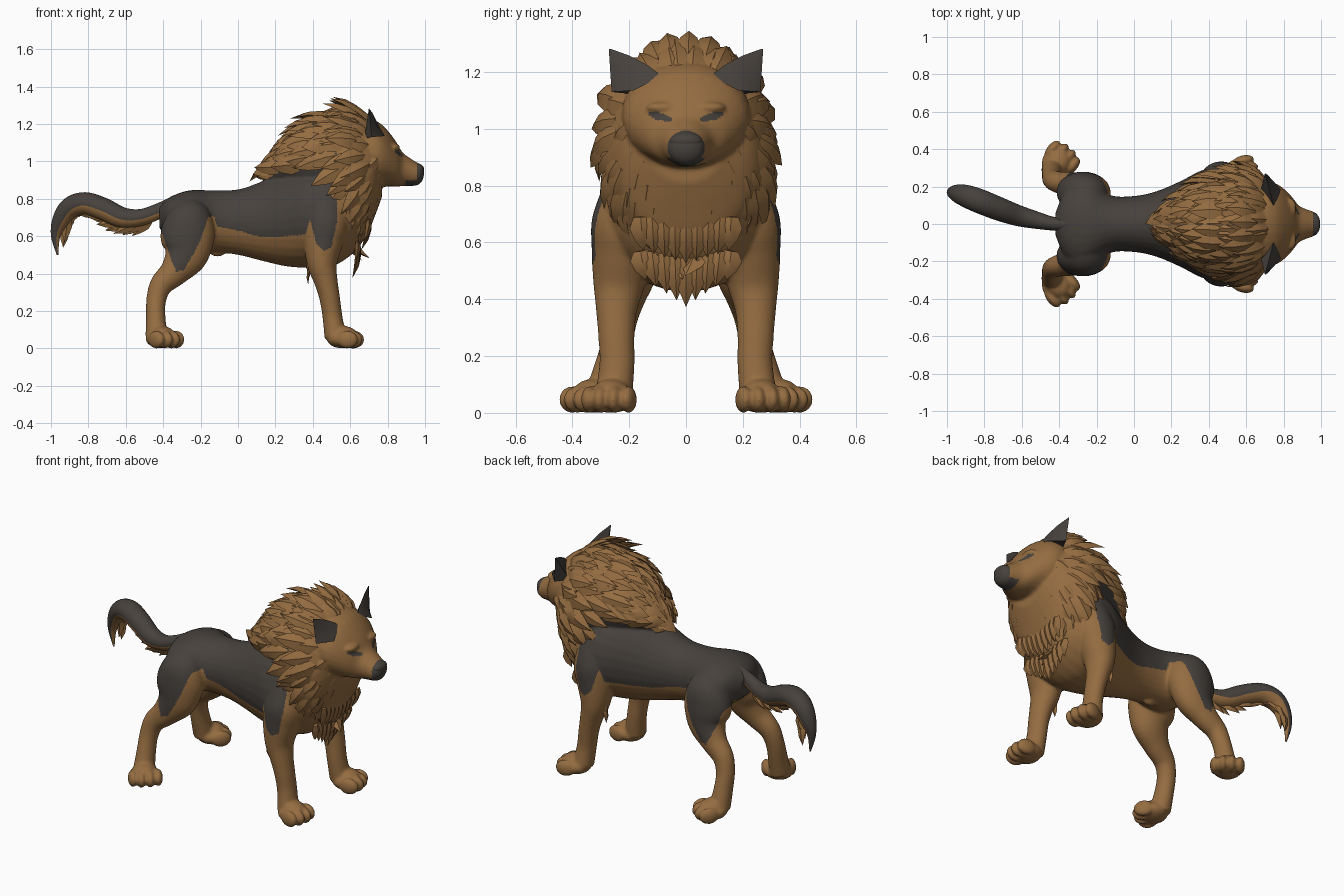
import bpy, bmesh, math, random
from mathutils import Vector, Matrix

random.seed(4)
if "Cube" in bpy.data.objects:
    bpy.data.objects.remove(bpy.data.objects["Cube"])


def material(name, rgb):
    m = bpy.data.materials.new(name)
    m.use_nodes = True
    m.diffuse_color = (*rgb, 1)
    bsdf = next(n for n in m.node_tree.nodes if n.type == 'BSDF_PRINCIPLED')
    bsdf.inputs["Base Color"].default_value = (*rgb, 1)
    return m


BROWN = material("tan_brown_fur", (0.30, 0.152, 0.053))
DARK = material("charcoal_fur", (0.062, 0.053, 0.046))
X, Y = Vector((1, 0, 0)), Vector((0, 1, 0))


def clamp(v):
    return max(0, min(1, v))


def make_object(name, bm, mats, angle=None):
    bmesh.ops.recalc_face_normals(bm, faces=bm.faces[:])
    me = bpy.data.meshes.new(name)
    bm.to_mesh(me)
    bm.free()
    for m in mats:
        me.materials.append(m)
    ob = bpy.data.objects.new(name, me)
    bpy.context.collection.objects.link(ob)
    if angle:
        bpy.ops.object.select_all(action='DESELECT')
        ob.select_set(True)
        bpy.context.view_layer.objects.active = ob
        bpy.ops.object.shade_smooth_by_angle(angle=math.radians(angle))
    return ob


def at(keys, t):
    """Smooth interpolation of (x, y, z, half width, half depth) sections."""
    last = len(keys) - 1
    i = max(0, min(int(t), last - 1))
    f = t - i
    quad = [keys[max(0, min(last, i + k))] for k in (-1, 0, 1, 2)]
    return [b + 0.5 * f * (c - a + f * (2 * a - 5 * b + 4 * c - d + f * (3 * (b - c) + d - a)))
            for a, b, c, d in zip(*quad)]


def loft(bm, keys, axis=None, steps=5, seg=28, underside=None):
    """Skin elliptical rings, square to the path or to a fixed axis."""
    pts = [at(keys, k / steps) for k in range((len(keys) - 1) * steps + 1)]
    rings = []
    for k, p in enumerate(pts):
        t = axis or Vector(pts[min(k + 1, len(pts) - 1)][:3]) - Vector(pts[max(k - 1, 0)][:3])
        t = t.normalized()
        s = (Y - t * Y.dot(t)).normalized()
        n = s.cross(t)
        a, b = max(p[3], 0.003), max(p[4], 0.003)
        angles = [2 * math.pi * j / seg for j in range(seg)]
        rings.append([bm.verts.new(Vector(p[:3]) + s * a * math.cos(g) + n * b * math.sin(g)) for g in angles])
    for r, q in zip(rings, rings[1:]):
        for j in range(seg):
            f = bm.faces.new((r[j], r[(j + 1) % seg], q[(j + 1) % seg], q[j]))
            if underside is not None:
                f.material_index = int(math.sin(2 * math.pi * (j + 0.5) / seg) > underside)
    bm.faces.new(rings[0])
    bm.faces.new(rings[-1])


def blob(bm, centre, radii, yaw=0):
    m = Matrix.Translation(centre) @ Matrix.Rotation(yaw, 4, 'Z') @ Matrix.Diagonal((*radii, 1))
    bmesh.ops.create_uvsphere(bm, u_segments=18, v_segments=12, radius=1, matrix=m)


def tuft(bm, base, d, n, length, width):
    """Flattened pointed lock of fur, arched away from the skin."""
    d = Vector(d).normalized()
    s = d.cross(Vector(n)).normalized()
    n = s.cross(d)
    rings = []
    for t, w, lift in ((0, .6, 0), (.3, 1, .06), (.65, .68, .07)):
        c = Vector(base) + d * length * t + n * length * lift
        w *= width
        rings.append([bm.verts.new(c + o) for o in (s * w, n * w * .4, -s * w, -n * w * .4)])
    tip = bm.verts.new(Vector(base) + d * length)
    for j in range(4):
        k = (j + 1) % 4
        for r, q in zip(rings, rings[1:]):
            bm.faces.new((r[j], r[k], q[k], q[j]))
        bm.faces.new((rings[-1][j], rings[-1][k], tip))
    bm.faces.new(rings[0])


# Sections along the torso, mane base, head and legs
torso = [(-.42, 0, .70, .06, .06), (-.36, 0, .70, .19, .11), (-.26, 0, .685, .235, .16),
         (-.13, 0, .68, .155, .165), (0, 0, .675, .15, .175), (.12, 0, .68, .175, .21),
         (.25, 0, .695, .23, .255), (.37, 0, .71, .29, .28), (.48, 0, .72, .30, .29),
         (.58, 0, .73, .27, .25), (.66, 0, .74, .19, .18), (.70, 0, .74, .06, .06)]
mane = [(.14, 0, .92, .06, .04), (.25, 0, .98, .155, .115), (.35, 0, 1.0, .21, .185),
        (.45, 0, 1.0, .25, .24), (.55, 0, .94, .28, .32), (.63, 0, .92, .285, .355),
        (.69, 0, .925, .26, .315), (.735, 0, .955, .22, .24), (.77, 0, .97, .15, .16)]
head = [(.58, 0, 1.05, .20, .17), (.68, 0, 1.05, .225, .185), (.75, 0, 1.035, .22, .175),
        (.80, 0, 1.015, .19, .15), (.845, 0, .985, .145, .12), (.88, 0, .957, .10, .09),
        (.92, 0, .943, .08, .075), (.955, 0, .933, .068, .062), (.98, 0, .935, .052, .048),
        (.994, 0, .94, .022, .022)]
front_leg = [(.47, .19, .84, .08, .08), (.47, .21, .68, .12, .12), (.455, .225, .56, .108, .105),
             (.45, .237, .45, .09, .08), (.47, .245, .36, .072, .063), (.49, .245, .27, .064, .055),
             (.505, .243, .17, .062, .053), (.52, .255, .06, .066, .058)]
hind_leg = [(-.26, .10, .76, .07, .08), (-.26, .145, .69, .115, .125), (-.27, .17, .60, .11, .145),
            (-.28, .19, .50, .09, .12), (-.34, .21, .41, .068, .08), (-.41, .225, .34, .057, .062),
            (-.437, .24, .26, .054, .053), (-.44, .262, .17, .058, .052), (-.435, .293, .06, .064, .06)]

# Body skin: torso, neck, head, legs and paws fused into one surface
bm = bmesh.new()
for keys in (torso, mane, head):
    loft(bm, keys, X)
blob(bm, (-.11, 0, .53), (.05, .03, .04))
for side in (1, -1):
    blob(bm, (.835, side * .085, 1.075), (.033, .055, .02))
    for leg, yaw in ((front_leg, .2), (hind_leg, .87)):
        loft(bm, [(x, y * side, z, a, b) for x, y, z, a, b in leg])
        ankle = Vector((leg[-1][0], leg[-1][1] * side, 0))
        turn = Matrix.Rotation(yaw * side, 3, 'Z')
        blob(bm, ankle + turn @ Vector((.04, 0, .05)), (.085, .086, .05), yaw * side)
        blob(bm, ankle + turn @ Vector((.04, 0, .08)), (.075, .062, .04), yaw * side)
        for off in (-.07, -.025, .025, .07):
            toe = Vector((.105 - abs(off) * .35, off, .047))
            blob(bm, ankle + turn @ toe, (.058, .028, .048), yaw * side)
skin = make_object("body_skin", bm, [])
remesh = skin.modifiers.new("fuse", 'REMESH')
remesh.mode = 'VOXEL'
remesh.voxel_size = 0.0075
soften = skin.modifiers.new("soften", 'SMOOTH')
soften.factor = 0.5
soften.iterations = 9
fused = bpy.data.meshes.new_from_object(skin.evaluated_get(bpy.context.evaluated_depsgraph_get()))
skin.modifiers.clear()
skin.data = fused
fused.materials.clear()
fused.materials.append(BROWN)
fused.materials.append(DARK)

# Lower edge of the dark saddle, as height along the body
saddle = [(-.45, .70), (-.40, .60), (-.36, .48), (-.33, .41), (-.29, .42), (-.24, .50), (-.2, .58),
          (-.16, .70), (-.13, .71), (-.11, .65), (0, .63), (.1, .60), (.2, .595), (.36, .61),
          (.385, .69), (.42, .56), (.46, .52), (.50, .54), (.53, .68)]


def is_dark(c, n):
    x, y, z = c.x, abs(c.y), c.z
    if x > .8:
        eye = ((y - .09) / .043) ** 2 + ((z - 1.043 - .25 * (y - .09)) / .014) ** 2 < 1
        return eye or x > .957 or (x > .895 and z < .898)
    if x > .53 or (x > .1 and z > .90 + .35 * (x - .1)):
        return False
    if z < .62 and (y < .1 or n.y * c.y < -.02):
        return False
    for (x0, z0), (x1, z1) in zip(saddle, saddle[1:]):
        if x0 <= x < x1:
            return z > z0 + (z1 - z0) * (x - x0) / (x1 - x0)
    return False


for f in fused.polygons:
    f.use_smooth = True
    f.material_index = int(is_dark(f.center, f.normal))

# Mane: overlapping locks sweeping back on top and down on the chest
bm = bmesh.new()


def mane_point(u, g):
    x, y, z, a, b = at(mane, u)
    return Vector((x, a * math.cos(g), z + b * math.sin(g)))


for row in range(15):
    for col in range(19):
        u = .4 + row * .49 + random.uniform(-.15, .15)
        g = 2 * math.pi * (col + row % 2 * .5 + random.uniform(-.25, .25)) / 19
        p = mane_point(u, g)
        if (p.x > .72 and .86 < p.z < 1.17) or (p.x < .52 and p.z < .93 + .2 * (p.x - .1)):
            continue
        n = (mane_point(u + .02, g) - p).cross(mane_point(u, g + .02) - p).normalized()
        if n.dot(p - Vector(at(mane, u)[:3])) < 0:
            n.negate()
        if n.z < -.75:
            continue
        forward = clamp((p.x - .2) / .4)
        k = clamp((1.15 - p.z) / .4) * forward
        d = Vector((-1 + .85 * k, 0, .02 - k))
        d = (d - n * d.dot(n)).normalized() + n * (random.uniform(.02, .14) + .16 * (1 - forward))
        d.x -= .7 * max(0, n.x)
        length = random.uniform(.15, .22) * min(1, .65 + u * .1)
        tuft(bm, p - n * .01, d, n, length, random.uniform(.04, .055))
# Breastbone, cheek and elbow locks
for y in (-.16, -.12, -.08, -.04, 0, .04, .08, .12, .16):
    tuft(bm, (.64, y, .57), (-.15, -y, -1), (1, 0, 0), .2 - abs(y) * .6, .042)
    tuft(bm, (.70, y, .69), (-.25, -y * .5, -1), (1, 0, .2), .17 - abs(y) * .3, .042)
for side in (1, -1):
    for z in (.90, .96, 1.02, 1.08):
        tuft(bm, (.75, side * (.2 - abs(z - 1.02) * .4), z), (-.7, side * .4, -.6), (.3, side, 0), .14, .04)
    for z in (.44, .49):
        tuft(bm, (.39, side * .24, z), (-.15, 0, -1), (-1, 0, 0), .1, .025)
make_object("mane_locks", bm, [BROWN], 40)

# Tail: dark above, brown below, with a fringe
tail = [(-.33, 0, .77, .04, .05), (-.42, 0, .735, .036, .042), (-.52, .02, .70, .046, .045),
        (-.62, .045, .70, .056, .055), (-.72, .08, .745, .063, .06), (-.82, .12, .775, .065, .06),
        (-.90, .15, .75, .06, .056), (-.95, .165, .68, .045, .045), (-.975, .17, .60, .022, .025),
        (-.965, .17, .50, .004, .004)]
bm = bmesh.new()
loft(bm, tail, underside=-.3)
make_object("tail", bm, [BROWN, DARK], 60)
bm = bmesh.new()
for k in range(16):
    u = 1.6 + k * .36
    p, q = Vector(at(tail, u)[:3]), Vector(at(tail, u + .1)[:3])
    t = (q - p).normalized()
    down = t.cross(Y).normalized()
    off = Vector((0, random.uniform(-.02, .02), 0))
    tuft(bm, p + down * .03 + off, t + down * .38, Y, .13, .028)
make_object("tail_fringe", bm, [BROWN], 40)

# Ears: upright cupped triangles
for side, name in ((1, "ear_left"), (-1, "ear_right")):
    bm = bmesh.new()
    base = [Vector((x, y * side, z)) for x, y, z in
            ((.715, .262, 1.13), (.785, .185, 1.135), (.75, .085, 1.185), (.675, .17, 1.12))]
    tip = Vector((.70, .272 * side, 1.285))
    rings = [[bm.verts.new(tip + (v - tip) * s) for v in base] for s in (1, .75, .4, .03)]
    for ring in rings[1:3]:
        ring[1].co.x -= .015
        ring[2].co.z += .012
    for r, q in zip(rings, rings[1:]):
        for j in range(4):
            bm.faces.new((r[j], r[(j + 1) % 4], q[(j + 1) % 4], q[j]))
    bm.faces.new(rings[0])
    bm.faces.new(rings[-1])
    make_object(name, bm, [DARK], 50)

# Nose pad
bm = bmesh.new()
blob(bm, (.962, 0, .957), (.034, .058, .03))
make_object("nose", bm, [DARK], 60)
